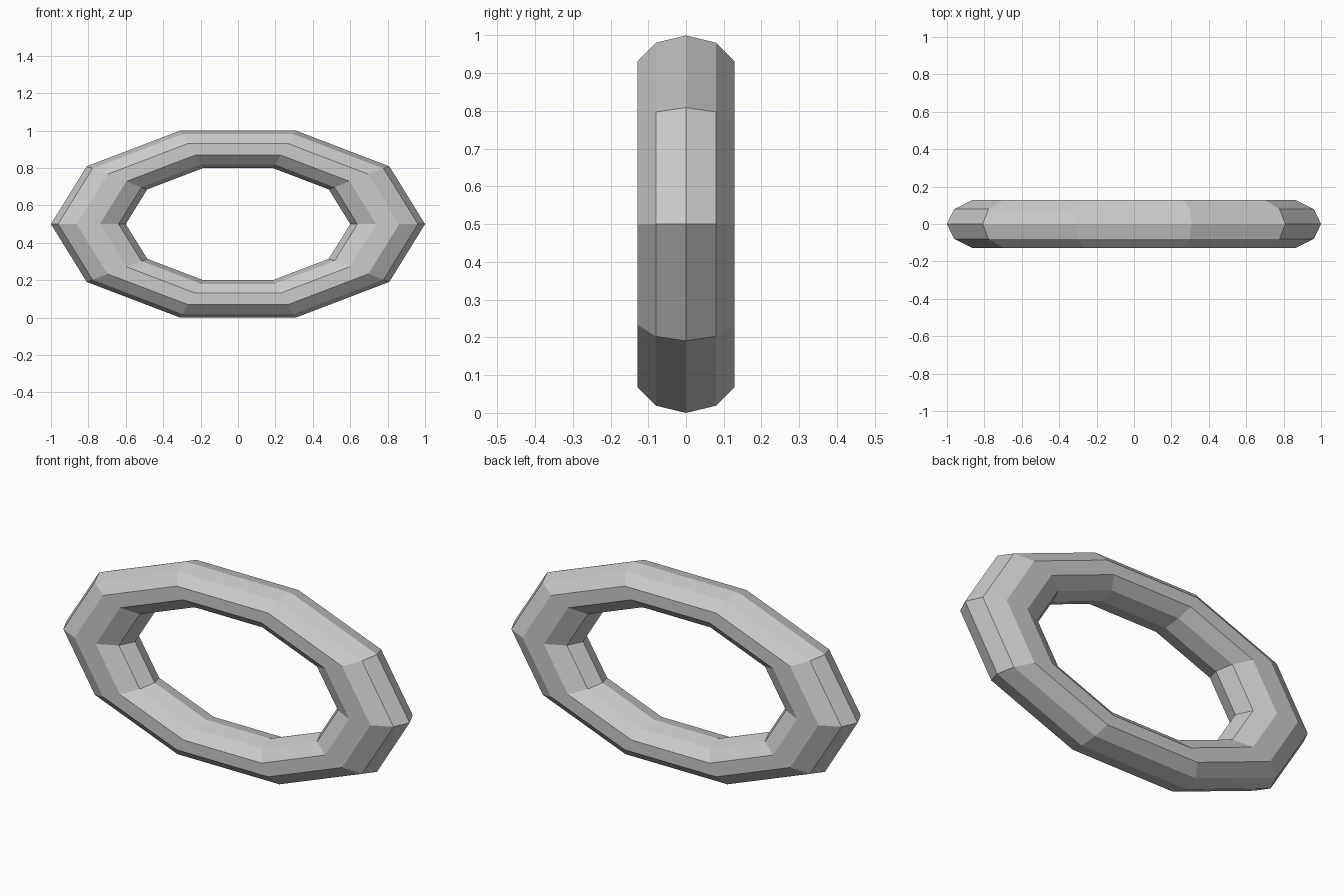
import bpy
from math import pi, sin

if "Cube" in bpy.data.objects:
    bpy.data.objects.remove(bpy.data.objects["Cube"])

# Low-poly ring: ten segments around, ten-sided tube
bpy.ops.mesh.primitive_torus_add(
    major_segments=10, minor_segments=10,
    major_radius=0.8, minor_radius=0.2,
    location=(0, 0, 0.5), rotation=(pi / 2, 0, 0))
ring = bpy.context.object
ring.name = "oval_ring"

# Squash to an oval one unit high and 0.26 deep (local y is up, local z is depth)
s = sin(2 * pi / 5)
ring.scale = (1, 0.5 / s, 0.129 / (0.2 * s))
bpy.ops.object.transform_apply(location=False, rotation=True, scale=True)
bpy.ops.object.shade_flat()
